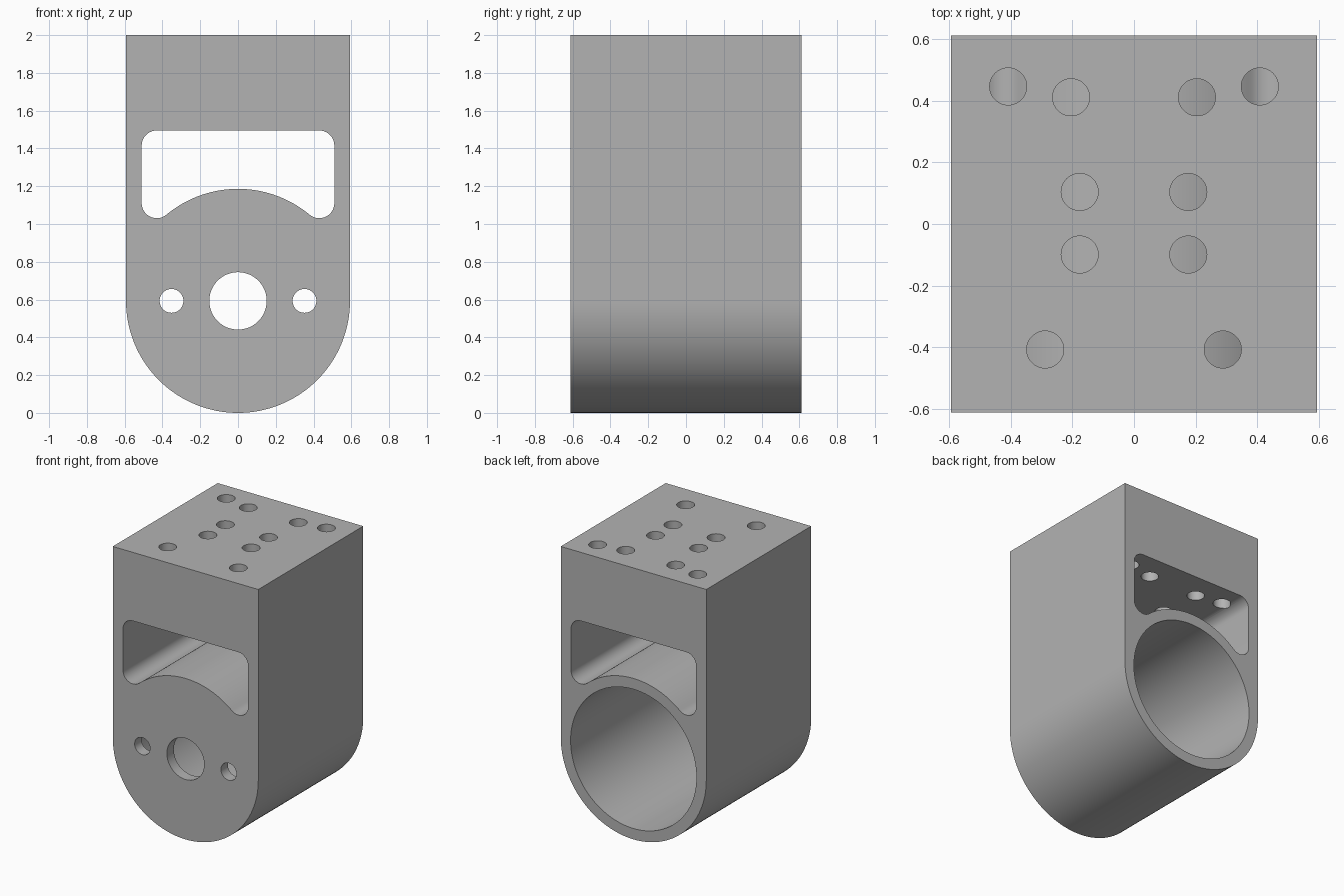
import bpy, bmesh, math
from mathutils import Matrix, Vector

if "Cube" in bpy.data.objects:
    bpy.data.objects.remove(bpy.data.objects["Cube"], do_unlink=True)

HALF_W, HALF_D, TOP = 0.593, 0.611, 2.0
AXIS_Z = HALF_W            # centre of the rounded base and bore
BORE_R, FRONT_WALL = 0.513, 0.08
FILLET = 0.08

grey = bpy.data.materials.new("plain grey")
grey.use_nodes = True
colour = (0.45, 0.45, 0.45, 1)
grey.diffuse_color = colour
grey.node_tree.nodes["Principled BSDF"].inputs["Base Color"].default_value = colour


def arc(cx, cz, r, start, end, steps):
    """Points on an arc in the x-z plane, angles in radians."""
    angles = [start + (end - start) * i / steps for i in range(steps + 1)]
    return [(cx + r * math.cos(a), cz + r * math.sin(a)) for a in angles]


def prism(name, outline, y0, y1):
    """Extrude an x-z outline along y."""
    bm = bmesh.new()
    face = bm.faces.new([bm.verts.new((x, y0, z)) for x, z in outline])
    out = bmesh.ops.extrude_face_region(bm, geom=[face])
    moved = [v for v in out["geom"] if isinstance(v, bmesh.types.BMVert)]
    bmesh.ops.translate(bm, verts=moved, vec=Vector((0, y1 - y0, 0)))
    bmesh.ops.recalc_face_normals(bm, faces=bm.faces)
    return finish(name, bm)


def finish(name, bm):
    mesh = bpy.data.meshes.new(name)
    bm.to_mesh(mesh)
    bm.free()
    mesh.materials.append(grey)
    obj = bpy.data.objects.new(name, mesh)
    bpy.context.collection.objects.link(obj)
    return obj


def round_hole(name, x, z, r, y0, y1, steps=48):
    return prism(name, arc(x, z, r, 0, math.tau, steps)[:-1], y0, y1)


def cut(target, cutter):
    mod = target.modifiers.new(cutter.name, "BOOLEAN")
    mod.operation, mod.solver, mod.object = "DIFFERENCE", "EXACT", cutter
    bpy.context.view_layer.objects.active = target
    bpy.ops.object.modifier_apply(modifier=mod.name)
    bpy.data.objects.remove(cutter, do_unlink=True)


# Block with a half-round base
outline = arc(0, AXIS_Z, HALF_W, math.pi, math.tau, 64)
outline += [(HALF_W, TOP), (-HALF_W, TOP)]
housing = prism("motor_housing", outline, -HALF_D, HALF_D)

# Large bore, open at the back
cut(housing, round_hole("bore", 0, AXIS_Z, BORE_R,
                        -HALF_D + FRONT_WALL, HALF_D + 0.1, 128))

# Shaft hole and two screw holes in the front wall
for x, r in ((0, 0.152), (-0.352, 0.063), (0.352, 0.063)):
    cut(housing, round_hole("front_hole", x, AXIS_Z, r, -HALF_D - 0.1, -0.4))

# Window whose floor follows the bore, with rounded corners
side, ceiling = 0.51, 1.495
fx = side - FILLET
reach = HALF_W + FILLET
fz = AXIS_Z + math.sqrt(reach ** 2 - fx ** 2)
lean = math.atan2(fz - AXIS_Z, fx)
half = arc(0, AXIS_Z, HALF_W, math.pi / 2, lean, 24)
half += arc(fx, fz, FILLET, lean - math.pi, 0, 16)[1:]
half += arc(fx, ceiling - FILLET, FILLET, 0, math.pi / 2, 10)
window = half + [(-x, z) for x, z in reversed(half[1:])]
cut(housing, prism("window", window, -HALF_D - 0.1, HALF_D + 0.1))

# Mounting holes from the top into the window
for x, y in ((0.408, 0.446), (0.204, 0.411), (0.176, 0.104),
             (0.176, -0.099), (0.288, -0.407)):
    for s in (-1, 1):
        bm = bmesh.new()
        bmesh.ops.create_cone(bm, cap_ends=True, segments=40, radius1=0.06,
                              radius2=0.06, depth=0.75,
                              matrix=Matrix.Translation((s * x, y, 1.725)))
        cut(housing, finish("mounting_hole", bm))

# Smooth curved walls, crisp edges
bpy.ops.object.select_all(action="DESELECT")
housing.select_set(True)
bpy.context.view_layer.objects.active = housing
bpy.ops.object.shade_smooth_by_angle(angle=math.radians(30))
